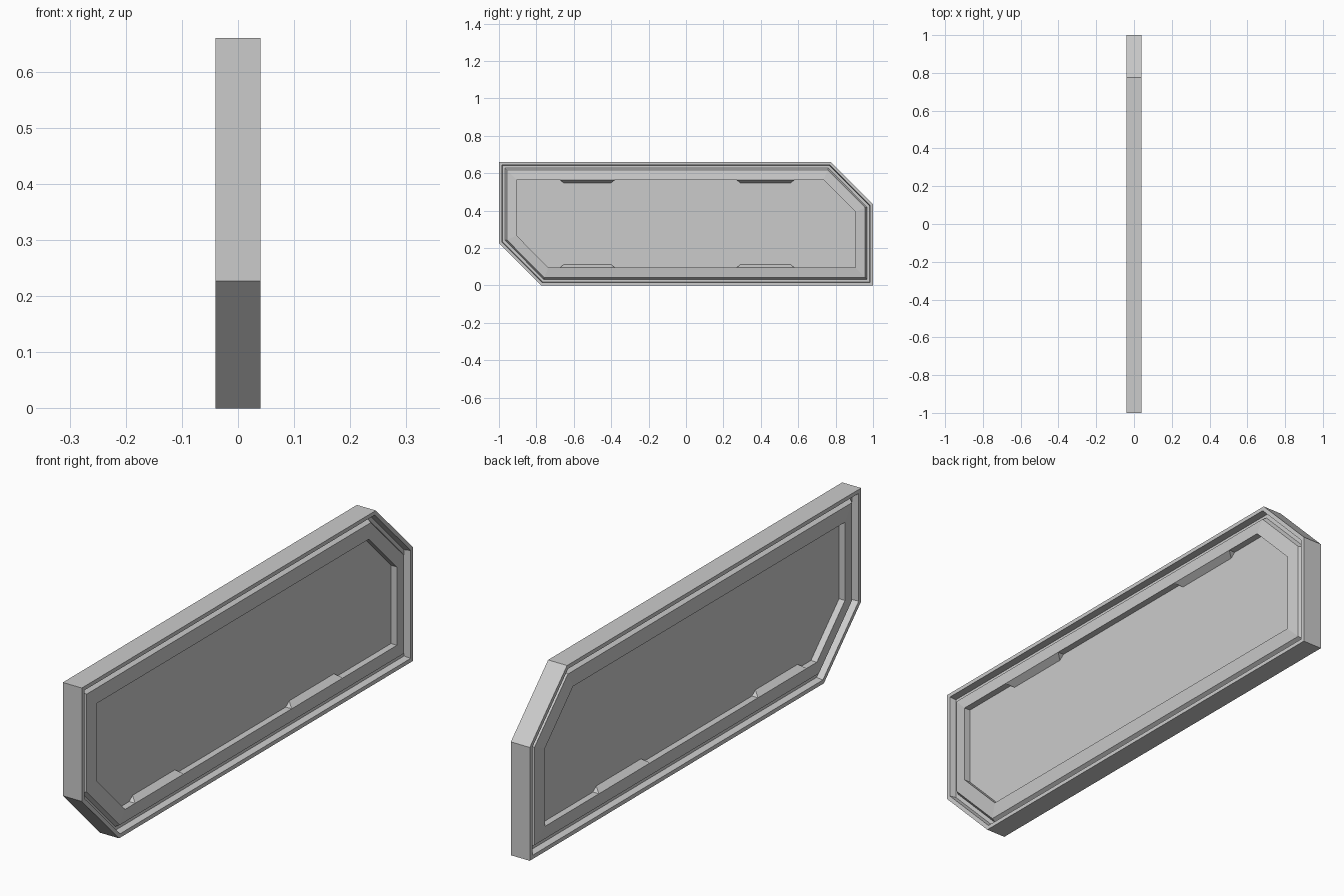
import bpy, bmesh
from mathutils import Vector

if "Cube" in bpy.data.objects:
    bpy.data.objects.remove(bpy.data.objects["Cube"])

# Panel outline in (y, z), counter-clockwise seen from +x
OUTLINE = [Vector(p) for p in ((-0.775, 0), (1, 0), (1, 0.433), (0.775, 0.66), (-1, 0.66), (-1, 0.227))]

# Cross-section as (inset from outline, x): rim, groove, sloped frame, recess
PROFILE = [(0, 0.04), (0.015, 0.04), (0.019, 0.015), (0.033, 0.015),
           (0.042, 0.031), (0.095, 0.038), (0.095, 0.013)]
FRAME_X, RECESS_X = 0.038, 0.013


def inset(points, d):
    """Mitred inward offset of a convex outline."""
    out = []
    for i, p in enumerate(points):
        e1 = (p - points[i - 1]).normalized()
        e2 = (points[(i + 1) % len(points)] - p).normalized()
        n1, n2 = Vector((-e1.y, e1.x)), Vector((-e2.y, e2.x))
        out.append(p + (n1 + n2) * d / (1 + n1.dot(n2)))
    return out


def finish(bm, name):
    bmesh.ops.recalc_face_normals(bm, faces=bm.faces[:])
    mesh = bpy.data.meshes.new(name)
    bm.to_mesh(mesh)
    bm.free()
    obj = bpy.data.objects.new(name, mesh)
    bpy.context.collection.objects.link(obj)
    return obj


# Panel body: one continuous skin from the -x recess around to the +x recess
bm = bmesh.new()
section = [(d, -x) for d, x in reversed(PROFILE)] + PROFILE
rings = [[bm.verts.new((x, p.x, p.y)) for p in inset(OUTLINE, d)] for d, x in section]
for a, b in zip(rings, rings[1:]):
    for i in range(len(a)):
        j = (i + 1) % len(a)
        bm.faces.new((a[i], a[j], b[j], b[i]))
bm.faces.new(rings[0])
bm.faces.new(rings[-1])
finish(bm, "panel_body")


# Sloped tabs along the long recess edges, on both faces
def tab(name, y0, y1, z, up, side):
    bm = bmesh.new()
    zi, c = z + up * 0.016, 0.02
    pts = [(FRAME_X, y0, z), (FRAME_X, y1, z), (RECESS_X, y0, z), (RECESS_X, y1, z),
           (RECESS_X, y0 + c, zi), (RECESS_X, y1 - c, zi)]
    v = [bm.verts.new((side * x, y, zz)) for x, y, zz in pts]
    for f in ((0, 1, 5, 4), (0, 4, 2), (1, 3, 5), (0, 2, 3, 1), (2, 4, 5, 3)):
        bm.faces.new([v[i] for i in f])
    finish(bm, name)


for side, s_name in ((1, "right"), (-1, "left")):
    for z, up, z_name in ((0.095, 1, "lower"), (0.565, -1, "upper")):
        for k, (y0, y1) in enumerate(((-0.675, -0.38), (0.27, 0.58))):
            tab(f"tab_{s_name}_{z_name}_{k + 1}", y0, y1, z, up, side)
